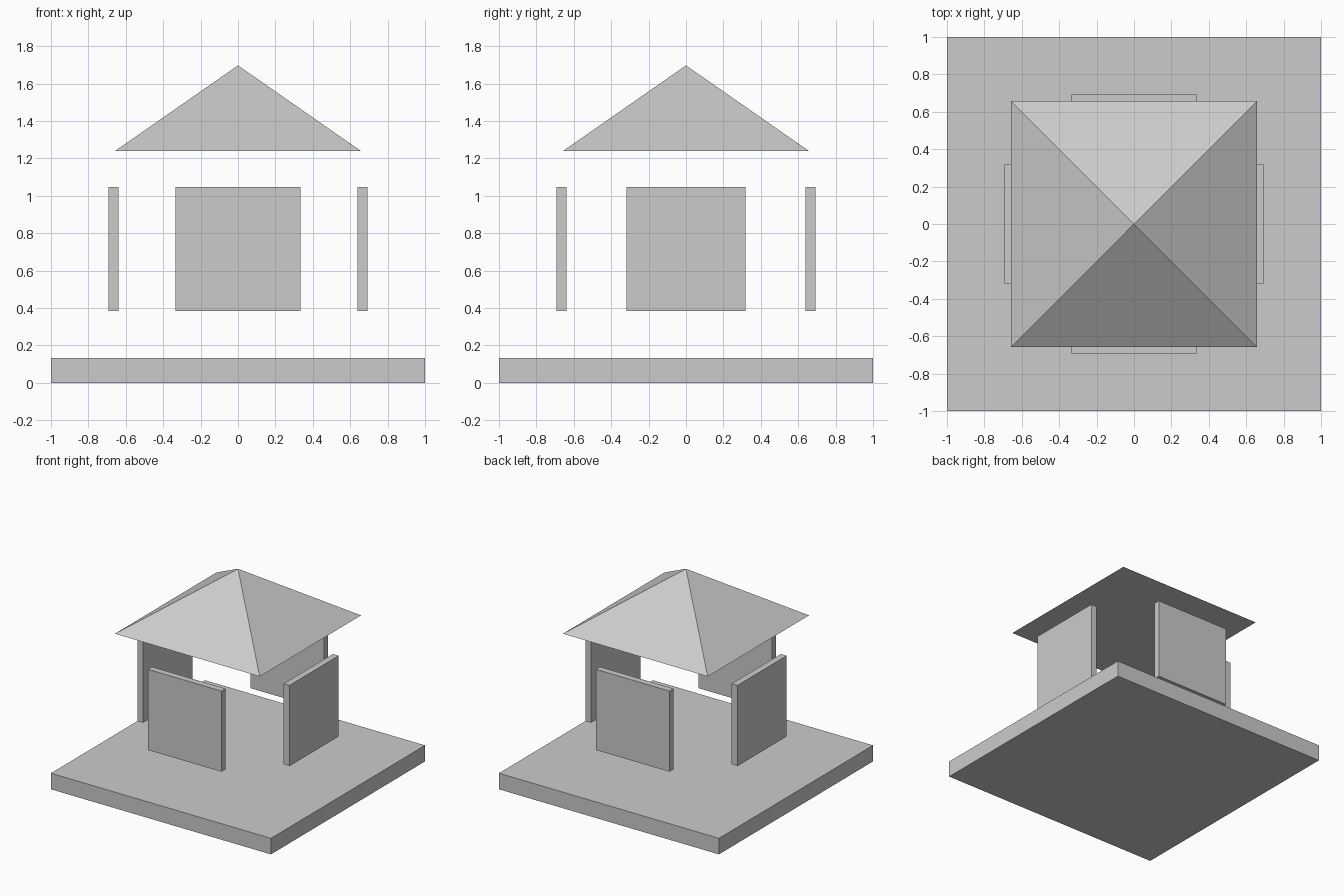
import bpy
from math import pi, sqrt

if "Cube" in bpy.data.objects:
    bpy.data.objects.remove(bpy.data.objects["Cube"])


def box(name, lo, hi):
    bpy.ops.mesh.primitive_cube_add(size=1, location=[(a + b) / 2 for a, b in zip(lo, hi)])
    ob = bpy.context.object
    ob.name = name
    ob.scale = [b - a for a, b in zip(lo, hi)]
    bpy.ops.object.transform_apply(location=False, rotation=False, scale=True)
    return ob


# Square ground slab
box("base_slab", (-1, -1, 0), (1, 1, 0.132))

# Four floating wall panels, one per side
INNER, OUTER, BOTTOM, TOP = 0.639, 0.692, 0.383, 1.046
for front_name, side_name, s in (("front_wall", "left_wall", -1), ("back_wall", "right_wall", 1)):
    a, b = sorted((s * INNER, s * OUTER))
    box(front_name, (-0.334, a, BOTTOM), (0.334, b, TOP))
    box(side_name, (a, -0.319, BOTTOM), (b, 0.319, TOP))

# Pyramid roof with a flat closed underside
EAVE, APEX, HALF = 1.239, 1.697, 0.658
bpy.ops.mesh.primitive_cone_add(vertices=4, radius1=HALF * sqrt(2), radius2=0, depth=APEX - EAVE,
                                location=(0, 0, (EAVE + APEX) / 2), rotation=(0, 0, pi / 4))
roof = bpy.context.object
roof.name = "roof"
bpy.ops.object.transform_apply(location=False, rotation=True, scale=False)
